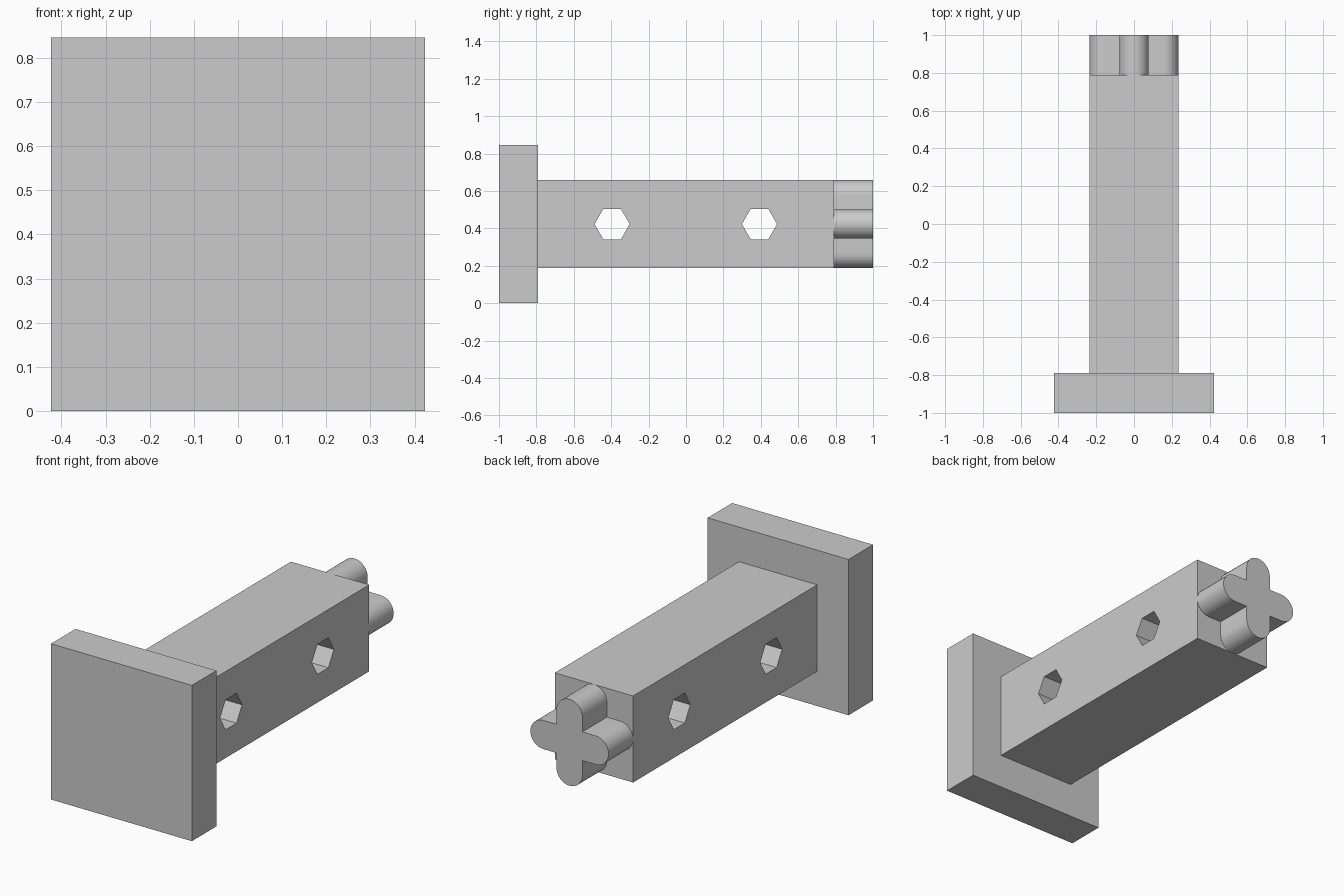
import bpy
import bmesh
from math import cos, sin, pi
from mathutils import Matrix, Vector

if "Cube" in bpy.data.objects:
    bpy.data.objects.remove(bpy.data.objects["Cube"], do_unlink=True)

MID_Z = 0.423      # height of the central axis
PLATE = 0.423      # half width of the end plate
BEAM = 0.235       # half width of the beam
SHOULDER = 0.79    # where the beam meets the plate and the key
ARM = 0.078        # half width of each key arm

grey = bpy.data.materials.new("plain grey")
grey.use_nodes = True
colour = (0.6, 0.6, 0.6, 1)
grey.diffuse_color = colour
grey.node_tree.nodes["Principled BSDF"].inputs["Base Color"].default_value = colour


def prism(name, outline, start, depth):
    """Extrude a closed outline of 3D points along depth."""
    bm = bmesh.new()
    face = bm.faces.new([bm.verts.new(Vector(start) + Vector(p)) for p in outline])
    result = bmesh.ops.extrude_face_region(bm, geom=[face], use_keep_orig=True)
    moved = [v for v in result["geom"] if isinstance(v, bmesh.types.BMVert)]
    bmesh.ops.translate(bm, verts=moved, vec=depth)
    bmesh.ops.recalc_face_normals(bm, faces=bm.faces)
    mesh = bpy.data.meshes.new(name)
    bm.to_mesh(mesh)
    bm.free()
    mesh.materials.append(grey)
    obj = bpy.data.objects.new(name, mesh)
    bpy.context.collection.objects.link(obj)
    return obj


def activate(obj):
    bpy.ops.object.select_all(action="DESELECT")
    obj.select_set(True)
    bpy.context.view_layer.objects.active = obj


def square(r):
    return [(-r, 0, -r), (r, 0, -r), (r, 0, r), (-r, 0, r)]


# End plate and square beam
prism("end_plate", square(PLATE), (0, -1, MID_Z), (0, 1 - SHOULDER, 0))
beam = prism("beam", square(BEAM), (0, -SHOULDER, MID_Z), (0, 2 * SHOULDER, 0))

# Two hexagonal cross holes through the beam
hexagon = [(0, 0.094 * cos(i * pi / 3), 0.094 * sin(i * pi / 3)) for i in range(6)]
for y in (-0.395, 0.393):
    cutter = prism("hole_cutter", hexagon, (-0.5, y, MID_Z), (1, 0, 0))
    cutter.hide_render = True
    cut = beam.modifiers.new("hole", "BOOLEAN")
    cut.operation = "DIFFERENCE"
    cut.solver = "EXACT"
    cut.object = cutter
    activate(beam)
    bpy.ops.object.modifier_apply(modifier=cut.name)
    bpy.data.objects.remove(cutter, do_unlink=True)

# Four-armed key with rounded tips
STEPS = 16
arm = [Vector((ARM, 0, -ARM))]
for i in range(STEPS + 1):
    a = -pi / 2 + pi * i / STEPS
    arm.append(Vector((BEAM - ARM + ARM * cos(a), 0, ARM * sin(a))))
outline = []
for k in range(4):
    turn = Matrix.Rotation(-k * pi / 2, 3, "Y")
    outline += [turn @ p for p in arm]
key = prism("cross_key", outline, (0, SHOULDER, MID_Z), (0, 1 - SHOULDER, 0))
activate(key)
bpy.ops.object.shade_smooth_by_angle(angle=pi / 6)
